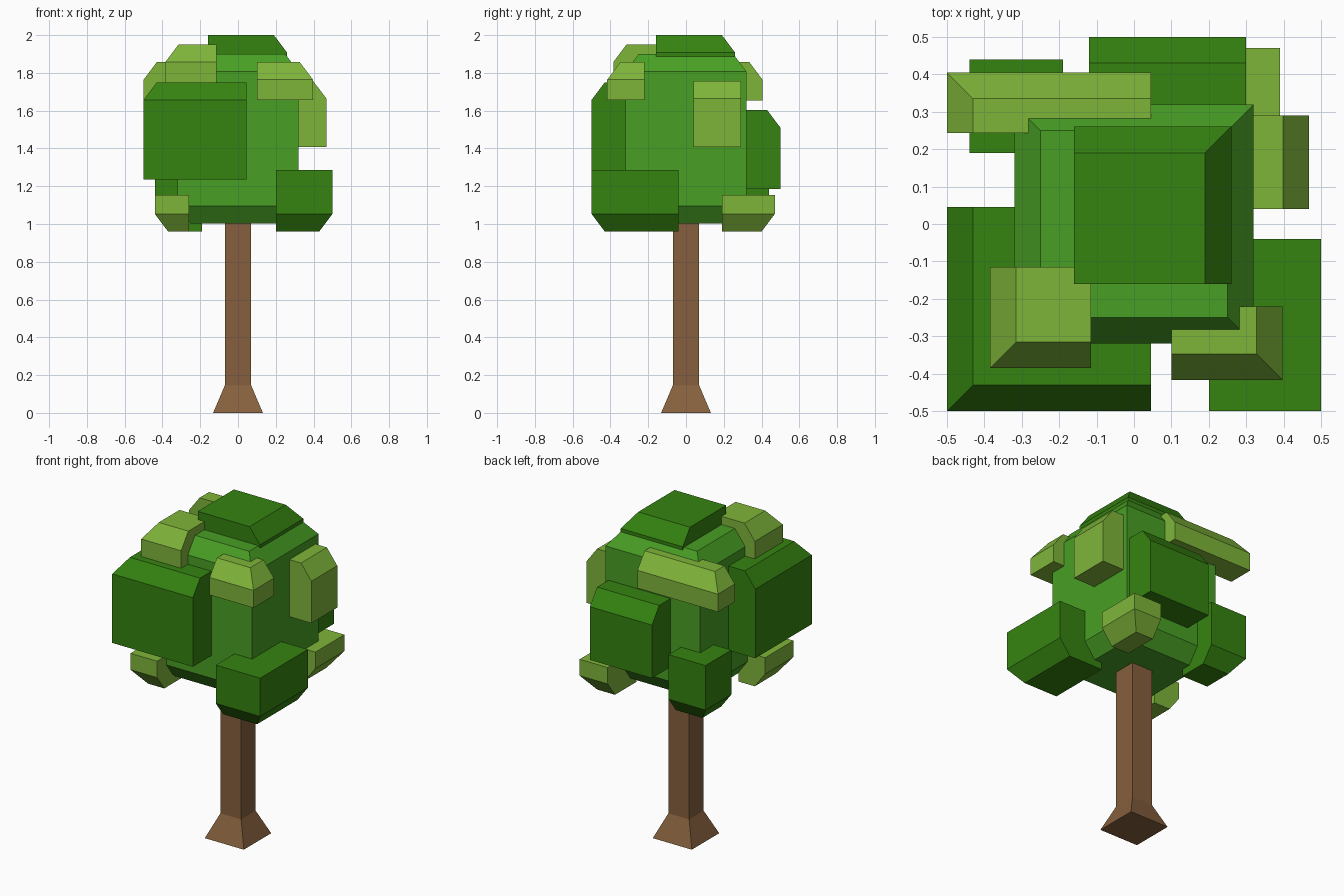
import bpy, bmesh

if "Cube" in bpy.data.objects:
    bpy.data.objects.remove(bpy.data.objects["Cube"])

INSET, DROP = 0.07, 0.093   # chamfer width and height


def material(name, hex_code):
    def lin(c):
        c /= 255
        return c / 12.92 if c <= 0.04045 else ((c + 0.055) / 1.055) ** 2.4
    m = bpy.data.materials.new(name)
    m.diffuse_color = [lin(int(hex_code[i:i + 2], 16)) for i in (0, 2, 4)] + [1]
    m.use_nodes = True
    m.node_tree.nodes["Principled BSDF"].inputs["Base Color"].default_value = m.diffuse_color
    return m


MID = material("mid green", "489F24")
DARK = material("dark green", "358310")
LIGHT = material("light green", "7FB53A")
BARK = material("bark brown", "86603E")


def loft(name, rings, mat):
    """Closed solid through stacked rectangles (x0, x1, y0, y1, z)."""
    bm = bmesh.new()
    loops = [[bm.verts.new(p) for p in
              ((x0, y0, z), (x1, y0, z), (x1, y1, z), (x0, y1, z))]
             for x0, x1, y0, y1, z in rings]
    for a, b in zip(loops, loops[1:]):
        for i in range(4):
            j = (i + 1) % 4
            bm.faces.new((a[i], a[j], b[j], b[i]))
    bm.faces.new(loops[0][::-1])
    bm.faces.new(loops[-1])
    bmesh.ops.recalc_face_normals(bm, faces=bm.faces)
    me = bpy.data.meshes.new(name)
    bm.to_mesh(me)
    bm.free()
    me.materials.append(mat)
    ob = bpy.data.objects.new(name, me)
    bpy.context.collection.objects.link(ob)


def clump(name, mat, xs, ys, zs, top="", bottom=""):
    """Box chamfered on the chosen sides (l, r, f, b) of its top and bottom."""
    def ring(z, sides=""):
        return (xs[0] + INSET * ("l" in sides), xs[1] - INSET * ("r" in sides),
                ys[0] + INSET * ("f" in sides), ys[1] - INSET * ("b" in sides), z)
    rings = [ring(zs[0], bottom)]
    if bottom:
        rings.append(ring(zs[0] + DROP))
    if top:
        rings.append(ring(zs[1] - DROP))
    rings.append(ring(zs[1], top))
    loft(name, rings, mat)


# Trunk with flared foot
loft("trunk", [(-s, s, -s, s, z) for s, z in ((0.132, 0), (0.07, 0.145), (0.07, 1.05))], BARK)

# Main crown and cap
clump("crown_core", MID, (-0.32, 0.32), (-0.32, 0.32), (1.003, 1.9), "lrfb", "lrfb")
clump("crown_cap", DARK, (-0.16, 0.26), (-0.16, 0.26), (1.885, 2.0), "rb")

# Large dark leaf clumps
clump("leaf_front_left", DARK, (-0.5, 0.045), (-0.5, 0.045), (1.235, 1.75), "lf")
clump("leaf_front_right_low", DARK, (0.2, 0.5), (-0.5, -0.04), (0.96, 1.287), "", "rf")
clump("leaf_back", DARK, (-0.12, 0.3), (0.1, 0.5), (1.185, 1.603), "b")
clump("leaf_back_left_low", DARK, (-0.44, -0.19), (0.19, 0.44), (0.96, 1.325), "", "lb")

# Small light leaf clumps
clump("tuft_front_left_high", LIGHT, (-0.385, -0.115), (-0.385, -0.115), (1.745, 1.95), "lf")
clump("tuft_back_left_high", LIGHT, (-0.5, 0.045), (0.243, 0.405), (1.655, 1.857), "lb")
clump("tuft_front_right_high", LIGHT, (0.1, 0.397), (-0.417, -0.22), (1.657, 1.857), "rf")
clump("tuft_right", LIGHT, (0.2, 0.468), (0.04, 0.29), (1.408, 1.757), "r")
clump("tuft_front_left_low", LIGHT, (-0.44, -0.26), (-0.41, -0.135), (0.96, 1.153), "", "lf")
clump("tuft_back_right_low", LIGHT, (0.2, 0.39), (0.19, 0.47), (0.96, 1.153), "", "rb")
